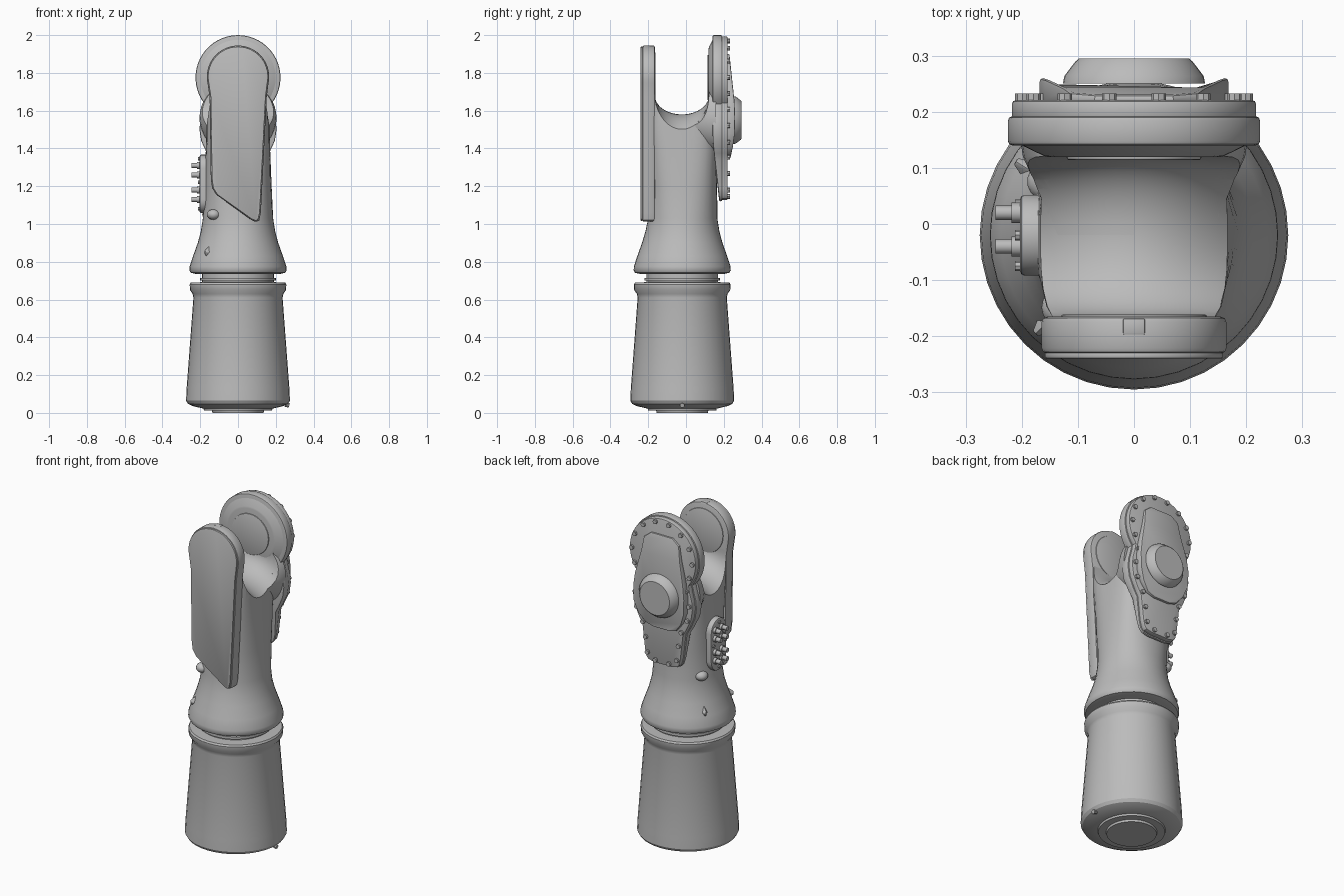
import bpy, bmesh
from math import sin, cos, pi, radians
from mathutils import Vector, Matrix

if "Cube" in bpy.data.objects:
    bpy.data.objects.remove(bpy.data.objects["Cube"])

CY = -0.02      # y of the main axis
SIDES = 40

grey = bpy.data.materials.new("machine grey")
grey.use_nodes = True
grey.diffuse_color = (0.5, 0.5, 0.5, 1)
grey.node_tree.nodes["Principled BSDF"].inputs["Base Color"].default_value = (0.5, 0.5, 0.5, 1)


def activate(ob):
    bpy.ops.object.select_all(action='DESELECT')
    ob.select_set(True)
    bpy.context.view_layer.objects.active = ob


def finish(name, bm, bevel=0.0, segments=2):
    bmesh.ops.recalc_face_normals(bm, faces=bm.faces)
    me = bpy.data.meshes.new(name)
    bm.to_mesh(me)
    bm.free()
    me.materials.append(grey)
    ob = bpy.data.objects.new(name, me)
    bpy.context.collection.objects.link(ob)
    activate(ob)
    if bevel:
        mod = ob.modifiers.new("Bevel", 'BEVEL')
        mod.width, mod.segments = bevel, segments
        mod.limit_method, mod.angle_limit = 'ANGLE', radians(50)
        bpy.ops.object.modifier_apply(modifier=mod.name)
    bpy.ops.object.shade_smooth_by_angle(angle=radians(32))
    return ob


def loft(name, rings, **kw):
    """Skin a stack of equal-length rings and cap both ends."""
    bm = bmesh.new()
    rows = [[bm.verts.new(p) for p in ring] for ring in rings]
    n = len(rows[0])
    for a, b in zip(rows, rows[1:]):
        for i in range(n):
            j = (i + 1) % n
            bm.faces.new((a[i], a[j], b[j], b[i]))
    bm.faces.new(rows[0])
    bm.faces.new(rows[-1])
    return finish(name, bm, **kw)


def circle_z(r, z):
    return [(r * cos(2 * pi * i / SIDES), CY + r * sin(2 * pi * i / SIDES), z) for i in range(SIDES)]


def circle_y(r, y, z):
    return [(r * cos(2 * pi * i / SIDES), y, z + r * sin(2 * pi * i / SIDES)) for i in range(SIDES)]


def lathe(name, profile):
    return loft(name, [circle_z(r, z) for r, z in profile])


def slab(name, outline, y0, y1, **kw):
    """Plate with an x-z outline between two y surfaces, each a function of z."""
    return loft(name, [[(x, y(z), z) for x, z in outline] for y in (y0, y1)], **kw)


def arc(r, zc, a0, a1, n):
    return [(r * cos(radians(a0 + (a1 - a0) * i / n)), zc + r * sin(radians(a0 + (a1 - a0) * i / n)))
            for i in range(n + 1)]


def mirrored(half):
    """Close a +x half outline, given from top to bottom, to both sides."""
    return half + [(-x, z) for x, z in reversed(half) if x > 0.001]


def flat(y):
    return lambda z: y


def rod(bm, p, axis, r, length, sides=10, tip=None):
    rot = Vector(axis).to_track_quat('Z', 'Y').to_matrix().to_4x4()
    mid = Vector(p) + Vector(axis).normalized() * length / 2
    bmesh.ops.create_cone(bm, cap_ends=True, segments=sides, radius1=r,
                          radius2=r if tip is None else tip, depth=length,
                          matrix=Matrix.Translation(mid) @ rot)


# Base drum, foot discs and neck
lathe("base_drum", [(0.18, 0.022), (0.24, 0.036), (0.265, 0.048), (0.275, 0.065), (0.272, 0.13),
                    (0.236, 0.61), (0.24, 0.63), (0.254, 0.65), (0.256, 0.68), (0.25, 0.69), (0.19, 0.692)])
lathe("foot_ring", [(0.18, 0.012), (0.185, 0.03)])
lathe("foot_disc", [(0.135, 0), (0.14, 0.02)])
lathe("neck", [(0.19, 0.68), (0.19, 0.745)])
lathe("neck_ring", [(0.2, 0.7), (0.2, 0.715)])
bm = bmesh.new()
rod(bm, (0.25, CY, 0.045), (1, 0, -0.3), 0.012, 0.022)
finish("base_pin", bm)


# Arm body: round at the foot, squarer towards the fork
def section(z, hx, ymin, ymax, power):
    ring = []
    for i in range(SIDES):
        c, s = cos(2 * pi * i / SIDES), sin(2 * pi * i / SIDES)
        k = (abs(c) ** power + abs(s) ** power) ** (-1 / power)
        ring.append((hx * c * k, (ymin + ymax) / 2 + (ymax - ymin) / 2 * s * k, z))
    return ring


body = loft("arm_body", [section(*s) for s in (
    (0.735, 0.22, -0.24, 0.2, 2), (0.742, 0.25, -0.27, 0.23, 2), (0.755, 0.257, -0.277, 0.237, 2),
    (0.775, 0.256, -0.276, 0.236, 2), (0.83, 0.238, -0.258, 0.218, 2), (0.9, 0.213, -0.233, 0.193, 2),
    (0.96, 0.197, -0.215, 0.177, 2), (1.03, 0.186, -0.2, 0.166, 2.1), (1.2, 0.178, -0.195, 0.165, 2.5),
    (1.4, 0.17, -0.2, 0.165, 3.3), (1.52, 0.166, -0.205, 0.165, 4), (1.7, 0.158, -0.205, 0.165, 5))])

# Flared housing between the arm and the rear plate
housing = loft("joint_housing", [circle_y(r, y, 1.56) for r, y in
                                 ((0.14, -0.02), (0.168, 0.04), (0.18, 0.08), (0.198, 0.12), (0.204, 0.16))])


# Saddle cut between the two fork plates
def saddle(x):
    low = 1.58 - 2.8 * min(abs(x), 0.22) ** 2
    pts = [(x, -0.022 + 0.143 * cos(pi + pi * i / 20), 1.68 + (1.68 - low) * sin(pi + pi * i / 20))
           for i in range(21)]
    return pts + [(x, 0.121, 2.2), (x, -0.165, 2.2)]


cutter = loft("saddle_cutter", [saddle(-0.3 + 0.03 * i) for i in range(21)])
cutter.hide_render = True
for ob in (body, housing):
    activate(ob)
    mod = ob.modifiers.new("Saddle", 'BOOLEAN')
    mod.operation, mod.object, mod.solver = 'DIFFERENCE', cutter, 'EXACT'
    bpy.ops.object.modifier_apply(modifier=mod.name)
    bpy.ops.object.shade_smooth_by_angle(angle=radians(32))
bpy.data.objects.remove(cutter)

# Small ribs where the saddle meets the plates
bm = bmesh.new()
for x in (-0.1, 0.1):
    for y in (-0.145, 0.1):
        rod(bm, (x, y, 1.52), (0, 0.25 if y > 0 else -0.25, 1), 0.032, 0.16, 12, 0.004)
finish("saddle_ribs", bm)


# Front fork plate with a cover and a top notch block
def front_outline(inset):
    r = 0.165 - inset
    return (arc(r, 1.78, -12, 192, 26) +
            [(-0.15 + inset, 1.67), (-0.144 + inset, 1.24), (-0.137 + inset, 1.19), (-0.115 + inset, 1.155),
             (0.07, 1.022 + inset), (0.095, 1.01 + inset), (0.113 - inset, 1.02 + inset),
             (0.121 - inset, 1.06), (0.152 - inset, 1.67)])


slab("front_plate", front_outline(0), flat(-0.231), flat(-0.165), bevel=0.01)
slab("front_cover", front_outline(0.006), flat(-0.24), flat(-0.228), bevel=0.003)
bm = bmesh.new()
bmesh.ops.create_cube(bm, size=1, matrix=Matrix.Translation((0, -0.183, 1.935)) @
                      Matrix.Diagonal((0.04, 0.03, 0.022, 1)))
finish("front_top_block", bm, bevel=0.004)


# Rear fork plate, flange and inner boss
def rear_half(inset):
    pts = arc(0.225 - inset, 1.775, 90, -38, 18)
    lower = [(0.186, 1.6), (0.2, 1.55), (0.204, 1.5), (0.195, 1.44), (0.165, 1.375),
             (0.142, 1.335), (0.125, 1.19), (0.115, 1.15)]
    return pts + [(x - inset, z) for x, z in lower] + [(0.095, 1.128 + inset), (0.06, 1.12 + inset)]


def inner_y(z):
    return 0.14 + 0.035 * min(max((1.44 - z) / 0.3, 0), 1)


slab("rear_plate", mirrored(rear_half(0)), inner_y, flat(0.192), bevel=0.008)
slab("rear_flange", mirrored(rear_half(0.007)), flat(0.185), flat(0.221), bevel=0.008)
loft("rear_inner_boss", [circle_y(r, y, 1.775) for r, y in ((0.15, 0.119), (0.16, 0.121), (0.21, 0.145))])
loft("rear_inner_disc", [circle_y(0.12, y, 1.775) for y in (0.114, 0.125)], bevel=0.004)
loft("front_inner_disc", [circle_y(0.13, y, 1.78) for y in (-0.172, -0.161)], bevel=0.004)

# Raised sloping cover and round cap on the rear
cover = mirrored([(0.07, 1.9), (0.115, 1.865), (0.128, 1.78), (0.158, 1.65), (0.168, 1.57),
                  (0.165, 1.48), (0.14, 1.41), (0.1, 1.36), (0.05, 1.345)])
slab("rear_cover", cover, flat(0.215),
     lambda z: 0.26 - 0.03 * max(z - 1.62, 0) / 0.28 - 0.025 * max(1.45 - z, 0) / 0.1, bevel=0.006)
loft("rear_cap", [circle_y(r, y, 1.55) for r, y in
                  ((0.127, 0.25), (0.124, 0.264), (0.105, 0.289), (0.098, 0.295))])

# Bolts spaced evenly around the flange
bm = bmesh.new()
path = [Vector((x, 0, z)) for x, z in mirrored(rear_half(0.026))]
total = sum((b - a).length for a, b in zip(path, path[1:] + path[:1]))
step = total / 24
travel = step / 2
for a, b in zip(path, path[1:] + path[:1]):
    length = (b - a).length
    while travel < length:
        p = a.lerp(b, travel / length)
        rod(bm, (p.x, 0.215, p.z), (0, 1, 0), 0.013, 0.018, 8)
        travel += step
    travel -= length
finish("flange_bolts", bm)

# Connector panel on the right flank
stadium = [(CY + x, z) for x, z in arc(0.072, 1.295, 0, 180, 14) + arc(0.072, 1.13, 180, 360, 14)]
loft("connector_panel", [[(x, y, z) for y, z in stadium] for x in (-0.14, -0.203)], bevel=0.008)
bm = bmesh.new()
for z in (1.31, 1.26, 1.18, 1.13):
    for y in (0.02, -0.04):
        rod(bm, (-0.2, y, z), (-1, 0, 0), 0.018, 0.018, 12)
        rod(bm, (-0.215, y, z), (-1, 0, 0), 0.013, 0.032, 12)
for y, z in ((0.035, 1.22), (-0.075, 1.22), (-0.02, 1.345), (-0.02, 1.08)):
    rod(bm, (-0.2, y, z), (-1, 0, 0), 0.009, 0.012, 8)
finish("connectors", bm)

# Cable lugs on the lower arm
for name, ang in (("front", 225), ("rear", 148)):
    d = Vector((cos(radians(ang)), sin(radians(ang)), 0))
    turn = Matrix.Rotation(radians(ang), 4, 'Z')
    bm = bmesh.new()
    bmesh.ops.create_uvsphere(bm, u_segments=16, v_segments=10, radius=1,
                              matrix=Matrix.Translation(d * 0.183 + Vector((0, CY, 1.05))) @ turn @
                              Matrix.Diagonal((0.035, 0.036, 0.028, 1)))
    finish(name + "_upper_lug", bm)
    bm = bmesh.new()
    bmesh.ops.create_cone(bm, cap_ends=True, segments=4, radius1=0.045, radius2=0.012, depth=0.045,
                          matrix=Matrix.Translation(d * 0.226 + Vector((0, CY, 0.85))) @ turn @
                          Matrix.Diagonal((1, 0.6, 1, 1)) @ Matrix.Rotation(pi / 2, 4, 'Y'))
    finish(name + "_lower_lug", bm, bevel=0.003)
